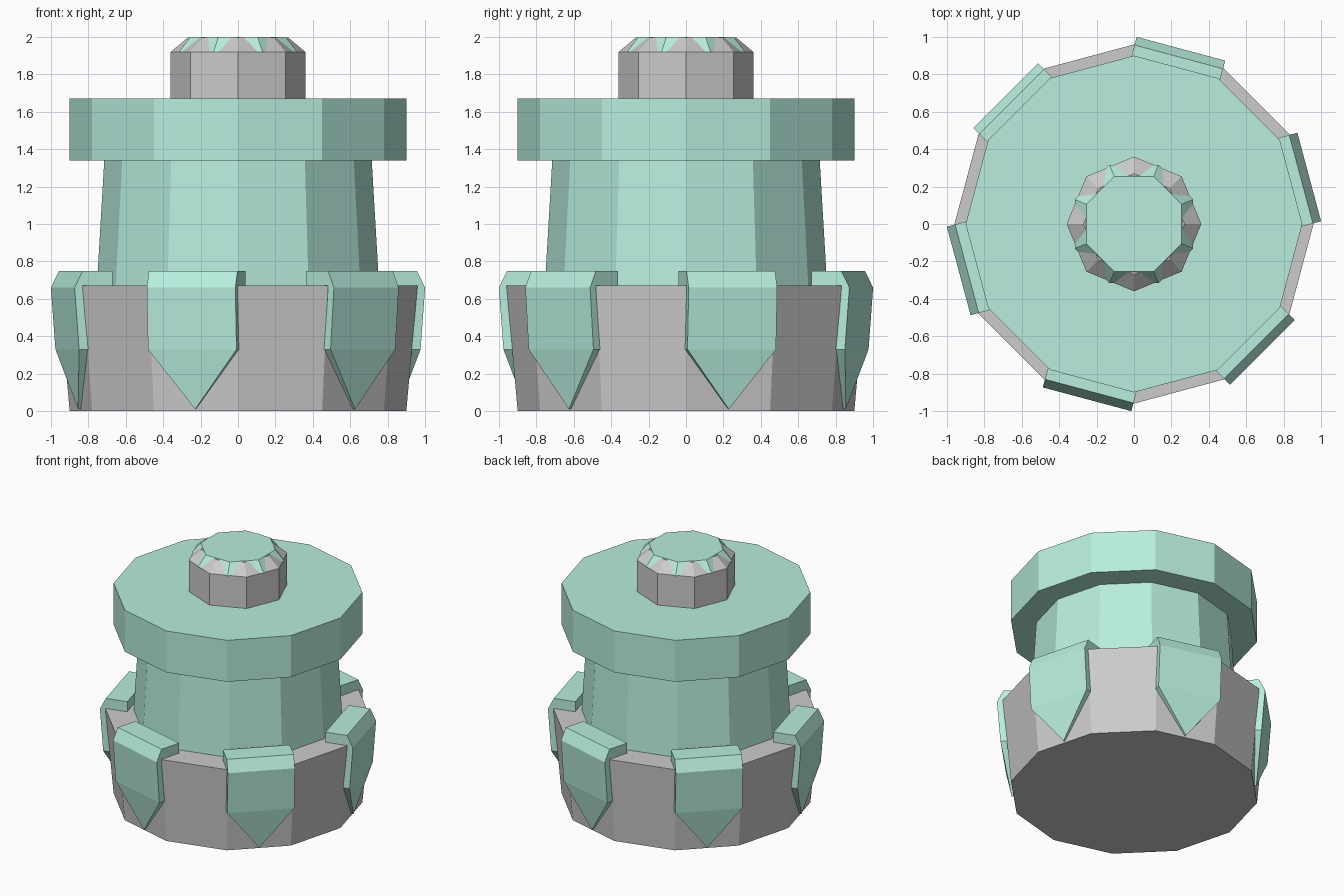
import bpy, bmesh
from math import sin, cos, radians, tau

if "Cube" in bpy.data.objects:
    bpy.data.objects.remove(bpy.data.objects["Cube"])

mint = bpy.data.materials.new("mint")
mint.diffuse_color = (0.48, 0.85, 0.73, 1)
mint.use_nodes = True
mint.node_tree.nodes["Principled BSDF"].inputs["Base Color"].default_value = mint.diffuse_color


def add_object(name, bm, mat=None):
    bmesh.ops.recalc_face_normals(bm, faces=bm.faces)
    mesh = bpy.data.meshes.new(name)
    bm.to_mesh(mesh)
    bm.free()
    if mat:
        mesh.materials.append(mat)
    obj = bpy.data.objects.new(name, mesh)
    bpy.context.collection.objects.link(obj)
    return obj


def lathe(name, profile, sides, mat=None, turn=0.0):
    """Closed faceted solid from (radius, height) pairs, bottom to top."""
    bm = bmesh.new()
    rings = [[bm.verts.new((r * cos(turn + tau * i / sides),
                            r * sin(turn + tau * i / sides), z))
              for i in range(sides)] for r, z in profile]
    for low, high in zip(rings, rings[1:]):
        for i in range(sides):
            j = (i + 1) % sides
            bm.faces.new((low[i], low[j], high[j], high[i]))
    bm.faces.new(rings[0][::-1])
    bm.faces.new(rings[-1])
    return add_object(name, bm, mat)


def claw(name, angle):
    """Pointed plate hooked over the rim of the base."""
    half, inner = 0.245, 0.76
    # (sideways, height, outer distance from the axis)
    outline = [(-half, 0.75, 0.925), (-half, 0.66, 0.97), (-half, 0.33, 0.945),
               (0, 0.01, 0.885),
               (half, 0.33, 0.945), (half, 0.66, 0.97), (half, 0.75, 0.925)]
    c, s = cos(angle), sin(angle)
    bm = bmesh.new()

    def vert(d, t, z):
        return bm.verts.new((d * c - t * s, d * s + t * c, z))

    front = [vert(d, t, z) for t, z, d in outline]
    back = [vert(inner, t, z) for t, z, d in outline]
    n = len(outline)
    for i in range(n):
        j = (i + 1) % n
        bm.faces.new((front[i], front[j], back[j], back[i]))
    bm.faces.new(back)
    # front facets: top bevel, upper panel, point
    for ids in ((0, 1, 5, 6), (1, 2, 4, 5), (2, 3, 4)):
        bm.faces.new([front[k] for k in ids])
    add_object(name, bm, mint)


# Grey drum base
lathe("base", [(0.90, 0), (0.96, 0.67)], 12)

# Tapered neck and wide rim
lathe("neck_and_rim", [(0.755, 0.66), (0.715, 1.34), (0.90, 1.34), (0.90, 1.67)], 12, mint)

# Octagonal knob with mint cap
lathe("knob", [(0.36, 1.66), (0.36, 1.92), (0.27, 1.996)], 8)
lathe("knob_cap", [(0.342, 1.92), (0.275, 2.0)], 8, mint, radians(22.5))

# Six claws on alternate sides
for k in range(6):
    claw(f"claw_{k + 1}", radians(15 + 60 * k))
